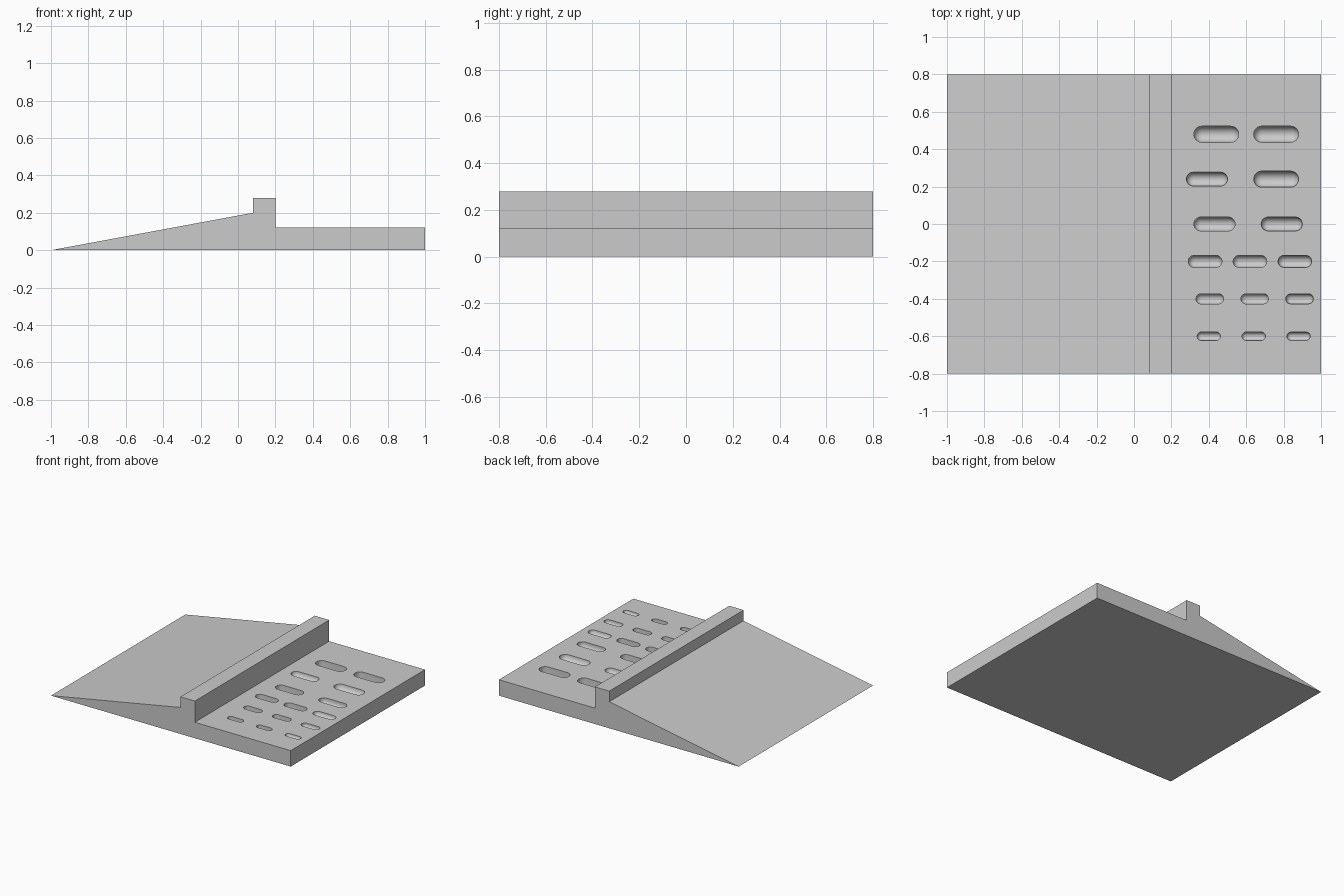
import bpy, bmesh
from mathutils import Vector, Matrix

if "Cube" in bpy.data.objects:
    bpy.data.objects.remove(bpy.data.objects["Cube"], do_unlink=True)

grey = bpy.data.materials.new("light grey")
grey.use_nodes = True
color = (0.6, 0.6, 0.6, 1)
grey.diffuse_color = color
grey.node_tree.nodes["Principled BSDF"].inputs["Base Color"].default_value = color

DECK = 0.12
HALF_WIDTH = 0.8


def make_object(name, bm):
    bmesh.ops.recalc_face_normals(bm, faces=bm.faces)
    mesh = bpy.data.meshes.new(name)
    bm.to_mesh(mesh)
    bm.free()
    mesh.materials.append(grey)
    obj = bpy.data.objects.new(name, mesh)
    bpy.context.collection.objects.link(obj)
    return obj


# Body: side profile of ramp, ridge and deck, extruded across the width
profile = [(-1, 0), (1, 0), (1, DECK), (0.2, DECK), (0.2, 0.28), (0.08, 0.28), (0.08, 0.2)]
bm = bmesh.new()
side = bm.faces.new([bm.verts.new((x, -HALF_WIDTH, z)) for x, z in profile])
extruded = bmesh.ops.extrude_face_region(bm, geom=[side])["geom"]
bmesh.ops.translate(bm, vec=(0, 2 * HALF_WIDTH, 0),
                    verts=[v for v in extruded if isinstance(v, bmesh.types.BMVert)])
body = make_object("ramp_body", bm)


def add_slot(bm, x, y, length, radius, depth):
    """Round-ended, round-bottomed slot: hull of spheres at the ends, low and high."""
    ball = bmesh.new()
    bmesh.ops.create_uvsphere(ball, u_segments=24, v_segments=12, radius=radius)
    reach = length / 2 - radius
    points = []
    for dx in (-reach, reach):
        for z in (DECK - depth + radius, DECK + 0.08):
            points += [bm.verts.new(v.co + Vector((x + dx, y, z))) for v in ball.verts]
    ball.free()
    hull = bmesh.ops.convex_hull(bm, input=points)
    inner = [v for v in points if v.is_valid and not v.link_faces]
    bmesh.ops.delete(bm, geom=inner, context="VERTS")


# Slot rows: y, radius, then (x, length, depth) of each slot
rows = [
    (0.48, 0.043, [(0.44, 0.24, 0.09), (0.76, 0.24, 0.09)]),
    (0.24, 0.037, [(0.39, 0.22, 0.04)]),
    (0.24, 0.043, [(0.76, 0.24, 0.045)]),
    (0, 0.037, [(0.43, 0.22, 0.08), (0.79, 0.22, 0.05)]),
    (-0.2, 0.032, [(0.38, 0.18, 0.07), (0.62, 0.18, 0.07), (0.86, 0.18, 0.035)]),
    (-0.4, 0.027, [(0.405, 0.147, 0.06), (0.645, 0.147, 0.06), (0.885, 0.147, 0.035)]),
    (-0.6, 0.022, [(0.4, 0.125, 0.05), (0.64, 0.125, 0.05), (0.88, 0.125, 0.025)]),
]
bm = bmesh.new()
for y, radius, slots in rows:
    for x, length, depth in slots:
        add_slot(bm, x, y, length, radius, depth)
cutter = make_object("slot_cutter", bm)
cutter.hide_render = True
cutter.hide_set(True)

# Cut the slots into the deck
cut = body.modifiers.new("slots", "BOOLEAN")
cut.operation = "DIFFERENCE"
cut.solver = "EXACT"
cut.object = cutter
bpy.context.view_layer.objects.active = body
body.select_set(True)
bpy.ops.object.modifier_apply(modifier=cut.name)
bpy.data.objects.remove(cutter, do_unlink=True)
bpy.ops.object.shade_smooth_by_angle(angle=0.6)
